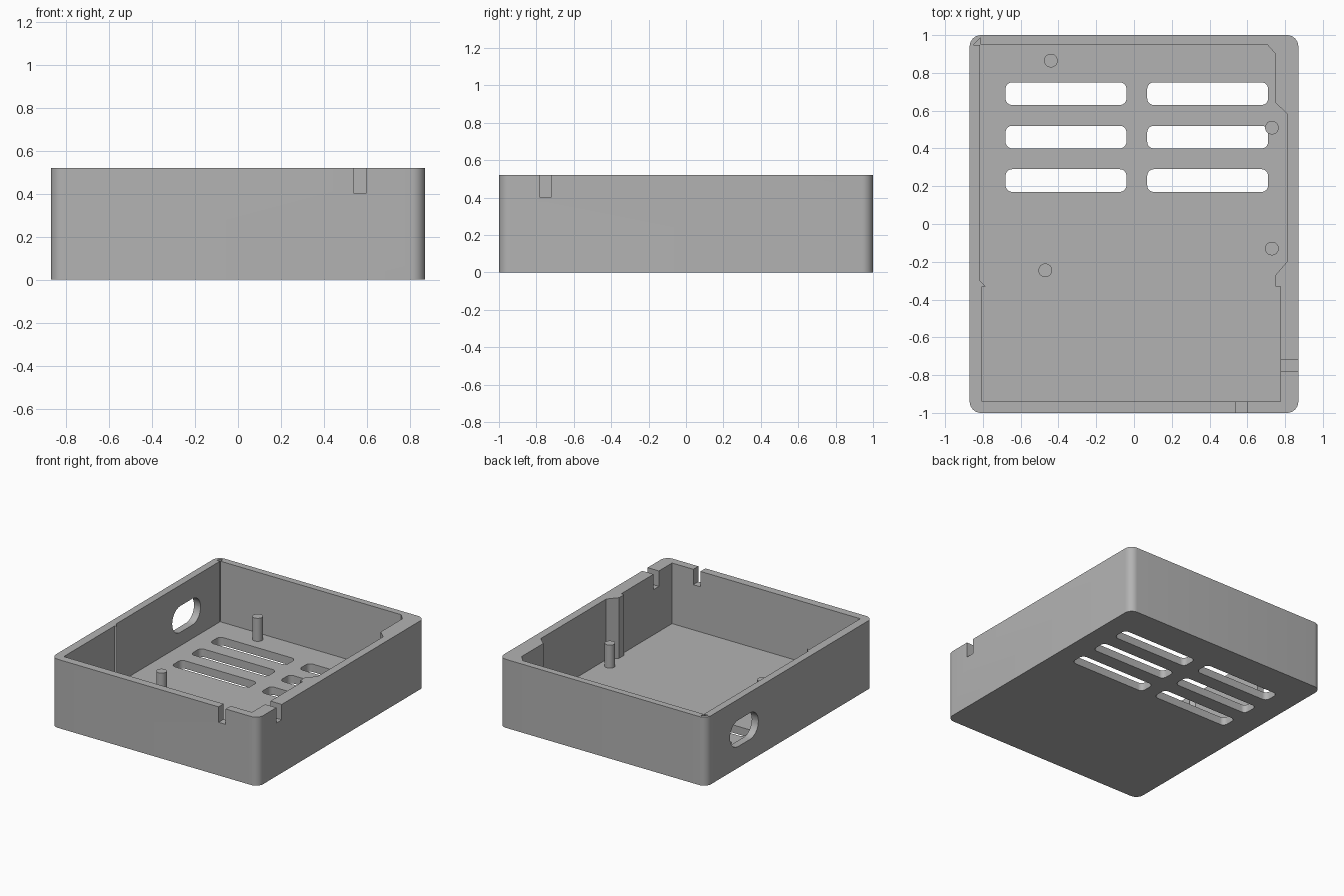
import bpy
import bmesh
import math
from mathutils import Matrix

if "Cube" in bpy.data.objects:
    bpy.data.objects.remove(bpy.data.objects["Cube"], do_unlink=True)

grey = bpy.data.materials.new("plain grey")
grey.use_nodes = True
colour = (0.45, 0.45, 0.45, 1)
grey.diffuse_color = colour
grey.node_tree.nodes["Principled BSDF"].inputs["Base Color"].default_value = colour

HEIGHT, FLOOR = 0.52, 0.06


def prism(name, outline, z0, z1):
    """Extrude a closed counterclockwise outline from z0 to z1."""
    bm = bmesh.new()
    face = bm.faces.new([bm.verts.new((x, y, z0)) for x, y in outline])
    top = bmesh.ops.extrude_face_region(bm, geom=[face])["geom"]
    moved = [v for v in top if isinstance(v, bmesh.types.BMVert)]
    bmesh.ops.translate(bm, verts=moved, vec=(0, 0, z1 - z0))
    bmesh.ops.recalc_face_normals(bm, faces=bm.faces)
    mesh = bpy.data.meshes.new(name)
    bm.to_mesh(mesh)
    bm.free()
    mesh.materials.append(grey)
    obj = bpy.data.objects.new(name, mesh)
    bpy.context.collection.objects.link(obj)
    return obj


def rounded(x0, x1, y0, y1, r, steps=8):
    """Outline of a rectangle with rounded corners."""
    corners = [(x1 - r, y1 - r), (x0 + r, y1 - r), (x0 + r, y0 + r), (x1 - r, y0 + r)]
    points = []
    for i, (cx, cy) in enumerate(corners):
        for s in range(steps + 1):
            a = math.pi / 2 * (i + s / steps)
            points.append((cx + r * math.cos(a), cy + r * math.sin(a)))
    return points


def cut(target, cutter):
    cutter.hide_render = True
    mod = target.modifiers.new("cut", "BOOLEAN")
    mod.operation = "DIFFERENCE"
    mod.solver = "EXACT"
    mod.object = cutter
    bpy.context.view_layer.objects.active = target
    bpy.ops.object.modifier_apply(modifier=mod.name)
    bpy.data.objects.remove(cutter, do_unlink=True)


def smooth(obj):
    bpy.ops.object.select_all(action="DESELECT")
    obj.select_set(True)
    bpy.context.view_layer.objects.active = obj
    bpy.ops.object.shade_smooth_by_angle(angle=math.radians(30))


# Case block and its stepped interior
case = prism("case", rounded(-0.87, 0.87, -1, 1, 0.06), 0, HEIGHT)
interior = [
    (-0.805, -0.94), (0.775, -0.94), (0.775, -0.33), (0.75, -0.33), (0.75, -0.27),
    (0.81, -0.2), (0.81, 0.585), (0.75, 0.64), (0.75, 0.9), (0.705, 0.95),
    (-0.813, 0.95), (-0.813, 0.985), (-0.85, 0.948), (-0.815, 0.948),
    (-0.815, -0.3), (-0.785, -0.33), (-0.805, -0.33),
]
cut(case, prism("interior_cutter", interior, FLOOR, HEIGHT + 0.1))

# Two columns of three floor vents
for x0, x1 in ((-0.68, -0.04), (0.07, 0.71)):
    for y in (0.69, 0.46, 0.23):
        cut(case, prism("vent_cutter", rounded(x0, x1, y - 0.06, y + 0.06, 0.035), -0.1, 0.1))

# Cable notches in the front and left walls
cut(case, prism("front_notch_cutter", rounded(0.537, 0.597, -1.1, -0.9, 0.01), 0.403, 0.7))
cut(case, prism("side_notch_cutter", rounded(0.74, 1, -0.782, -0.718, 0.01), 0.403, 0.7))

# Rounded port through the right wall
port = prism("port_cutter", rounded(-0.17, 0.17, -0.1, 0.1, 0.098), -0.1, 0.1)
turn = Matrix.Rotation(math.pi / 2, 4, "Z") @ Matrix.Rotation(math.pi / 2, 4, "X")
port.data.transform(Matrix.Translation((-0.85, 0.545, 0.262)) @ turn)
cut(case, port)
smooth(case)

# Mounting posts
for i, (x, y) in enumerate(((-0.44, 0.865), (0.73, 0.51), (0.73, -0.13), (-0.47, -0.245))):
    r = 0.036
    post = prism(f"post_{i + 1}", rounded(x - r, x + r, y - r, y + r, r * 0.999), FLOOR - 0.005, 0.235)
    smooth(post)
